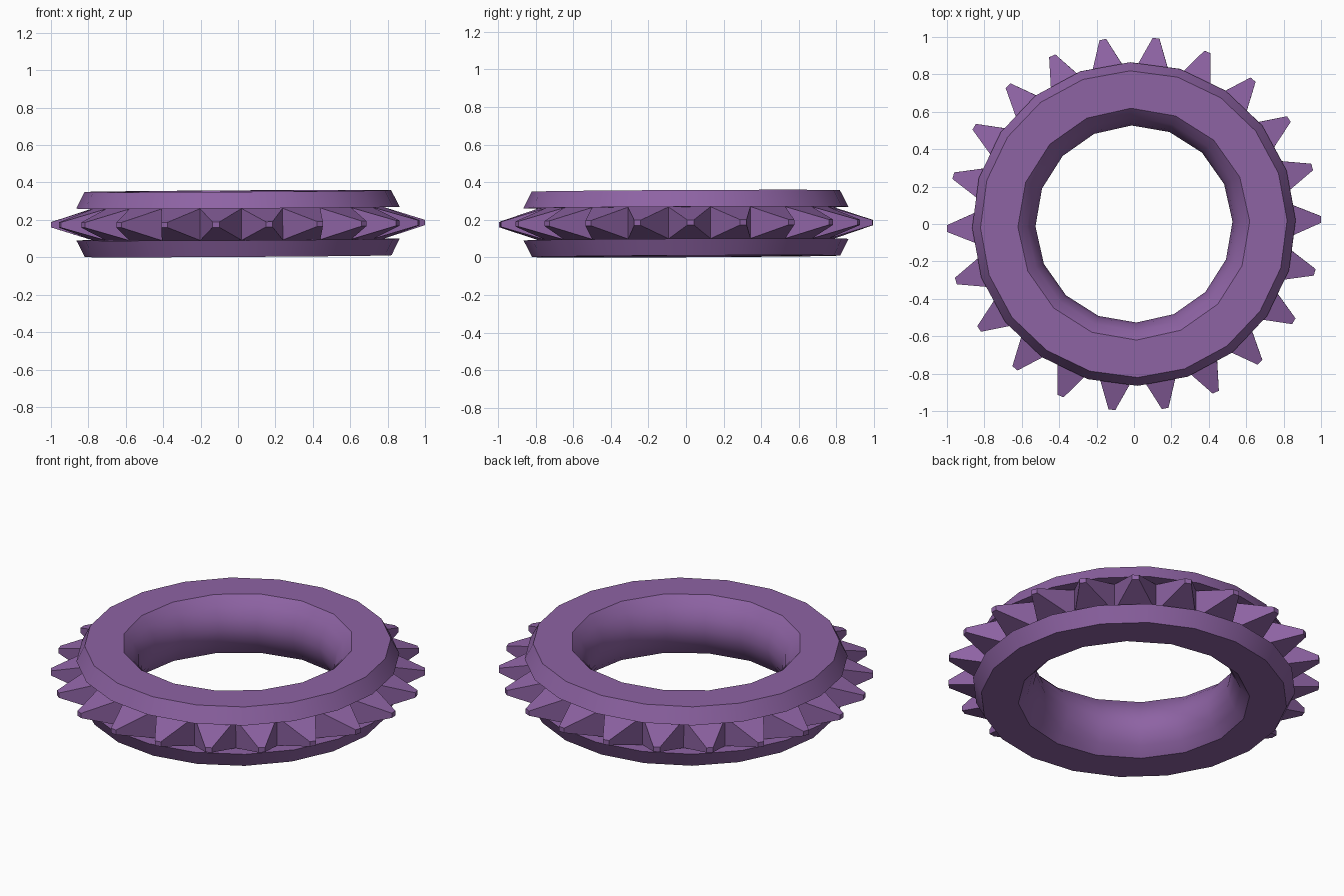
import bpy, bmesh, math
from mathutils import Matrix

if "Cube" in bpy.data.objects:
    bpy.data.objects.remove(bpy.data.objects["Cube"])

purple = bpy.data.materials.new("purple")
purple.diffuse_color = (0.27, 0.125, 0.37, 1)
purple.use_nodes = True
purple.node_tree.nodes["Principled BSDF"].inputs["Base Color"].default_value = purple.diffuse_color

PHASE = math.radians(1.4)
# the whole ring leans very slightly up towards +x and +y
PLACE = (Matrix.Translation((0, 0, 0.18)) @ Matrix.Rotation(-0.006, 4, 'Y')
         @ Matrix.Rotation(0.005, 4, 'X') @ Matrix.Rotation(PHASE, 4, 'Z'))


def lathe(bm, profile, n):
    """Spin an (r, z) profile in n steps; returns the vertex loops."""
    loops = [[bm.verts.new((r * math.cos(2 * math.pi * i / n),
                            r * math.sin(2 * math.pi * i / n), z))
              for i in range(n)] for r, z in profile]
    for a, b in zip(loops, loops[1:]):
        for i in range(n):
            j = (i + 1) % n
            bm.faces.new((a[i], a[j], b[j], b[i]))
    return loops


def finish(bm, name, smooth):
    bmesh.ops.recalc_face_normals(bm, faces=bm.faces[:])
    bm.transform(PLACE)
    me = bpy.data.meshes.new(name)
    bm.to_mesh(me)
    bm.free()
    me.materials.append(purple)
    ob = bpy.data.objects.new(name, me)
    bpy.context.collection.objects.link(ob)
    if smooth:
        bpy.ops.object.select_all(action='DESELECT')
        ob.select_set(True)
        bpy.context.view_layer.objects.active = ob
        bpy.ops.object.shade_smooth_by_angle(angle=math.radians(31))
    return ob


# ring body: grooved outside, bulging bore, flat caps joining the two
bm = bmesh.new()
outer = lathe(bm, [(0.82, -0.174), (0.865, -0.085), (0.77, -0.085),
                   (0.77, 0.085), (0.865, 0.085), (0.82, 0.174)], 20)
inner = lathe(bm, [(0.62, -0.174), (0.572, -0.125), (0.54, -0.065), (0.527, 0),
                   (0.54, 0.065), (0.572, 0.125), (0.62, 0.174)], 16)
for k in (0, -1):
    edges = []
    for loop in (outer[k], inner[k]):
        for i, v in enumerate(loop):
            edges.append(bm.edges.get((v, loop[(i + 1) % len(loop)])))
    bmesh.ops.triangle_fill(bm, edges=edges, use_beauty=True)
finish(bm, "ring_body", True)

# teeth: tapered blocks seated in the groove
bm = bmesh.new()
TEETH = 22
for t in range(TEETH):
    rot = Matrix.Rotation(2 * math.pi * t / TEETH, 4, 'Z')
    quads = []
    for r, w, h in ((0.74, 0.112, 0.085), (0.775, 0.112, 0.085), (1.0, 0.018, 0.014)):
        quads.append([bm.verts.new(rot @ Matrix.Translation((r, y * w, z * h)).translation)
                      for y, z in ((-1, -1), (1, -1), (1, 1), (-1, 1))])
    bm.faces.new(quads[0])
    bm.faces.new(quads[-1])
    for a, b in zip(quads, quads[1:]):
        for i in range(4):
            j = (i + 1) % 4
            bm.faces.new((a[i], a[j], b[j], b[i]))
finish(bm, "teeth", False)
